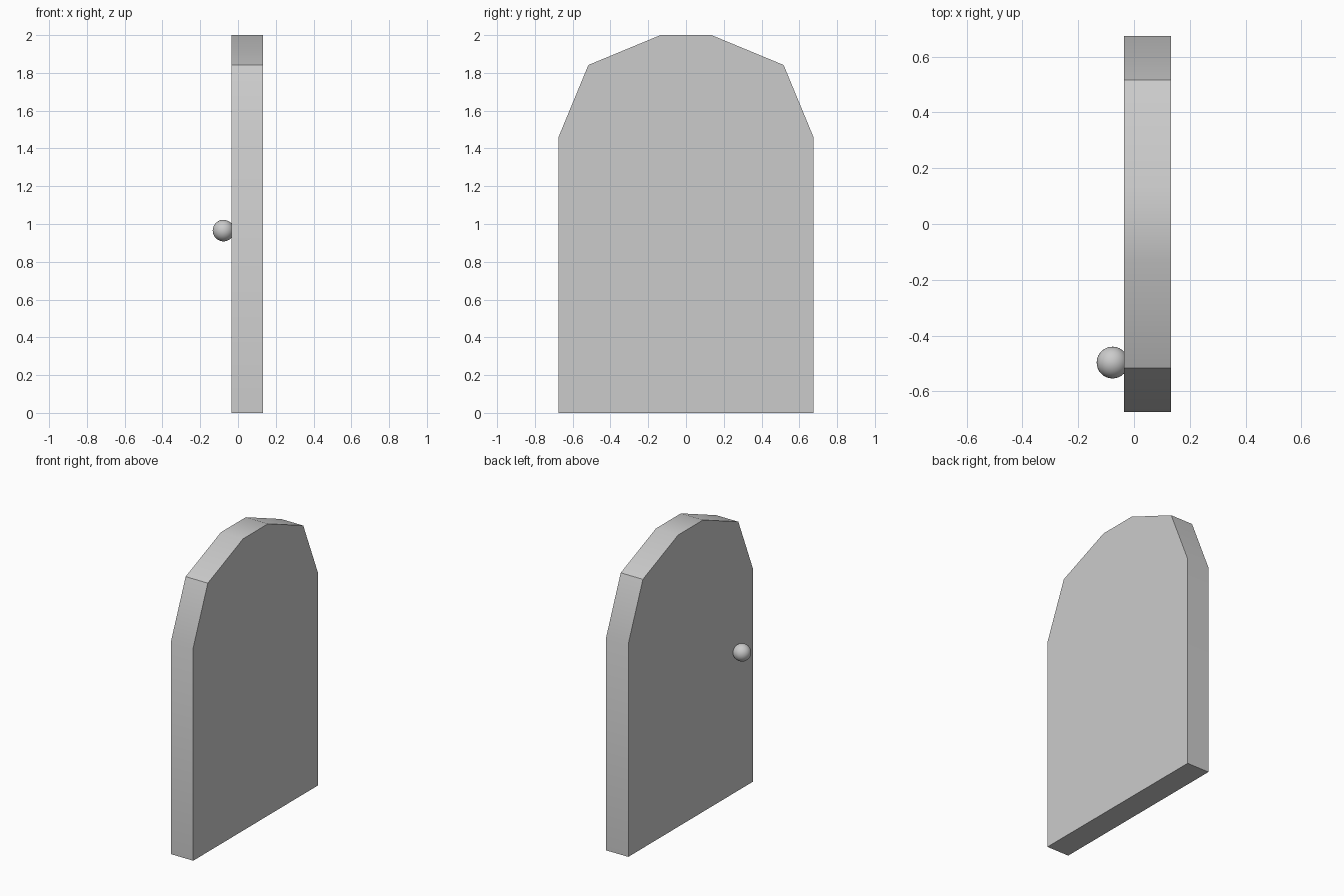
import bpy, bmesh, math

if "Cube" in bpy.data.objects:
    bpy.data.objects.remove(bpy.data.objects["Cube"])

X_BACK, X_FRONT = -0.035, 0.133
HALF_W, HEIGHT, CORNER_R = 0.675, 2.0, 0.54


def finish(obj):
    bpy.ops.object.select_all(action='DESELECT')
    obj.select_set(True)
    bpy.context.view_layer.objects.active = obj
    bpy.ops.object.shade_smooth_by_angle(angle=math.radians(30))


# Door slab: rectangle whose top corners are rounded in two facets each
profile = [(-HALF_W, 0), (HALF_W, 0)]
for side, angles in ((1, (0, 45, 90)), (-1, (90, 45, 0))):
    for a in map(math.radians, angles):
        y = HALF_W - CORNER_R + CORNER_R * math.cos(a)
        profile.append((side * y, HEIGHT - CORNER_R + CORNER_R * math.sin(a)))

bm = bmesh.new()
face = bm.faces.new([bm.verts.new((X_BACK, y, z)) for y, z in profile])
ext = bmesh.ops.extrude_face_region(bm, geom=[face], use_keep_orig=True)
verts = [g for g in ext["geom"] if isinstance(g, bmesh.types.BMVert)]
bmesh.ops.translate(bm, verts=verts, vec=(X_FRONT - X_BACK, 0, 0))
bmesh.ops.recalc_face_normals(bm, faces=bm.faces)
mesh = bpy.data.meshes.new("door_panel")
bm.to_mesh(mesh)
bm.free()
door = bpy.data.objects.new("door_panel", mesh)
bpy.context.collection.objects.link(door)
finish(door)

# Round knob, partly sunk into the door
bpy.ops.mesh.primitive_uv_sphere_add(segments=32, ring_count=16, radius=0.057,
                                     location=(-0.077, -0.497, 0.965))
knob = bpy.context.object
knob.name = "door_knob"
finish(knob)
